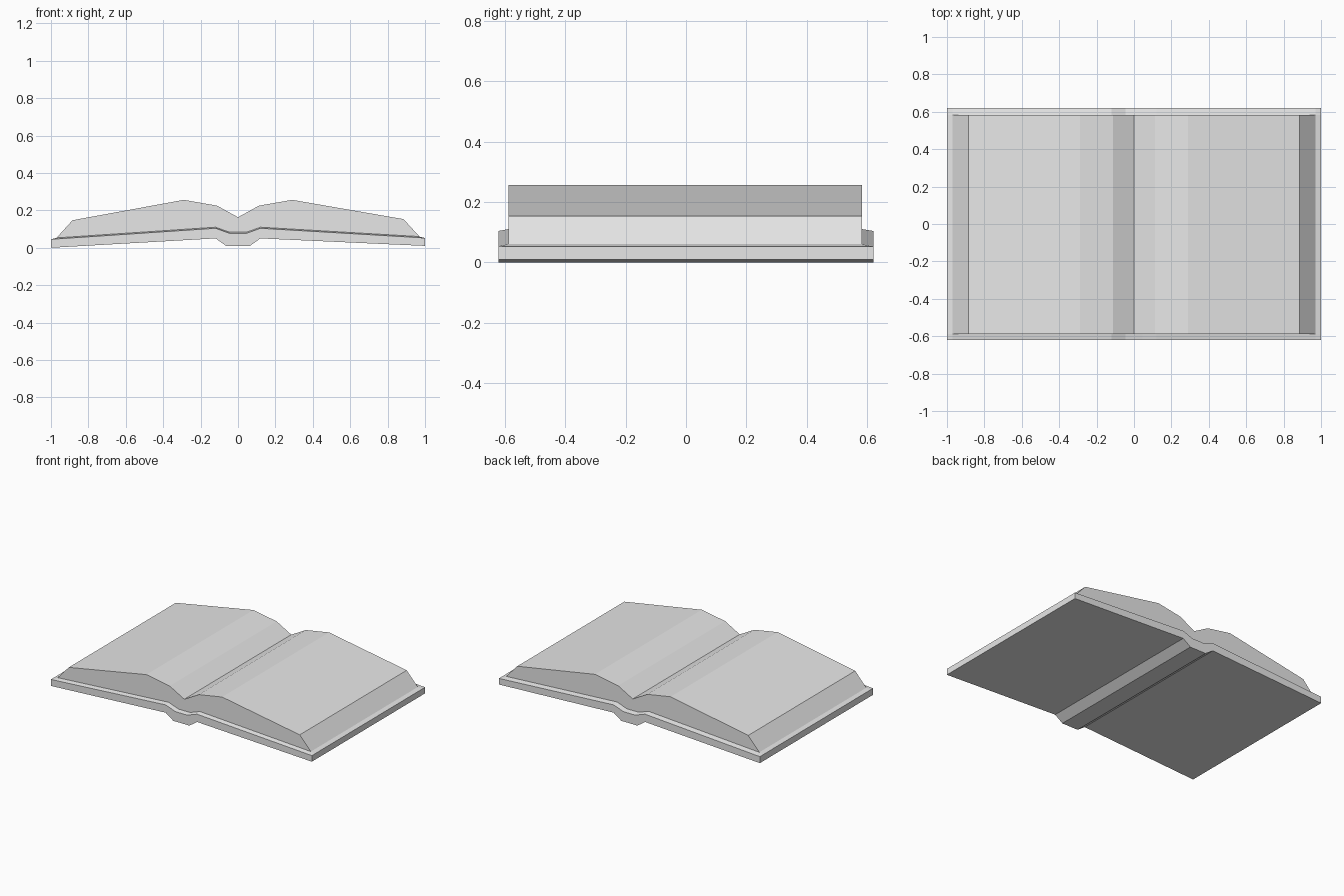
import bpy
import bmesh

cube = bpy.data.objects.get("Cube")
if cube:
    bpy.data.objects.remove(cube, do_unlink=True)

grey = bpy.data.materials.new("plain grey")
grey.use_nodes = True
grey.diffuse_color = (0.8, 0.8, 0.8, 1)
grey.node_tree.nodes["Principled BSDF"].inputs["Base Color"].default_value = (0.8, 0.8, 0.8, 1)


def loft(name, sections):
    """Skin closed x-z sections, given as (y, points), and cap both ends."""
    bm = bmesh.new()
    rings = [[bm.verts.new((x, y, z)) for x, z in pts] for y, pts in sections]
    for a, b in zip(rings, rings[1:]):
        for i in range(len(a)):
            j = (i + 1) % len(a)
            bm.faces.new((a[i], a[j], b[j], b[i]))
    bm.faces.new(rings[0])
    bm.faces.new(rings[-1])
    bmesh.ops.recalc_face_normals(bm, faces=bm.faces)
    mesh = bpy.data.meshes.new(name)
    bm.to_mesh(mesh)
    bm.free()
    mesh.materials.append(grey)
    obj = bpy.data.objects.new(name, mesh)
    bpy.context.collection.objects.link(obj)
    return obj


# Cover: two boards and a sunken spine, the right board resting a little higher
underside = [(1, 0.01), (0.12, 0.05), (0.062, 0.009),
             (-0.062, 0.009), (-0.12, 0.05), (-1, 0)]
left_rim, right_rim = (-1, 0.045), (1, 0.052)
edge_top = [(-0.97, 0.047), (-0.12, 0.104), (-0.045, 0.077),
            (0.045, 0.077), (0.12, 0.104), (0.97, 0.054)]

# The rim slopes gently up to the foot of the pages
page_foot = [(x, z + 0.006) for x, z in edge_top]
outer = [left_rim] + edge_top + [right_rim] + underside
inner = [left_rim] + page_foot + [right_rim] + underside
loft("cover", [(-0.62, outer), (-0.588, inner), (0.583, inner), (0.62, outer)])

# Pages: two bulging leaves meeting in a valley, with sloped fore edges
page_top = [(0.885, 0.153), (0.29, 0.256), (0.112, 0.225), (0, 0.163),
            (-0.112, 0.225), (-0.29, 0.256), (-0.885, 0.147)]
pages = page_foot + page_top
loft("pages", [(-0.588, pages), (0.583, pages)])
